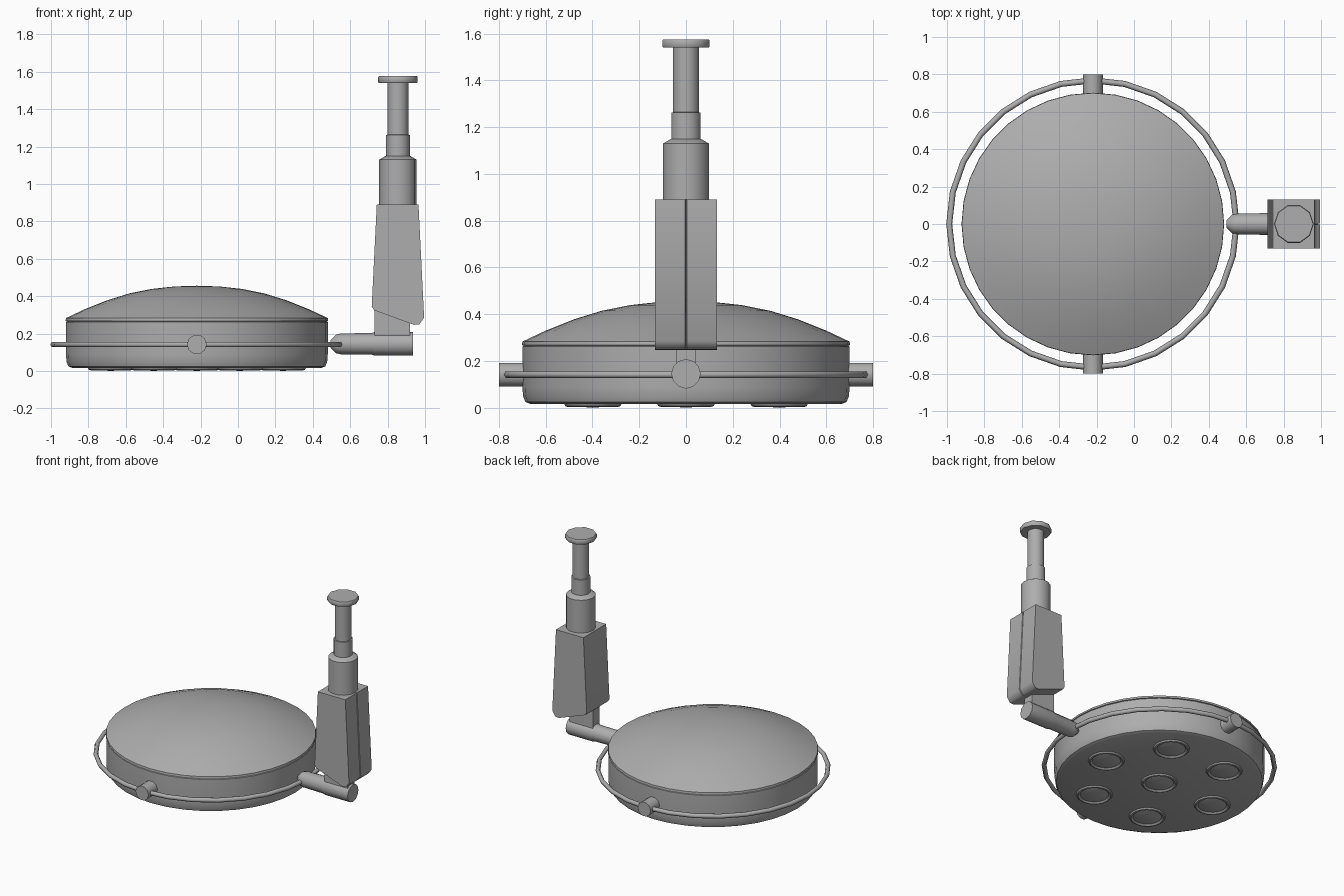
import bpy, bmesh
from math import cos, sin, pi, radians
from mathutils import Matrix, Vector

if "Cube" in bpy.data.objects:
    bpy.data.objects.remove(bpy.data.objects["Cube"])

grey = bpy.data.materials.new("dark_grey")
grey.diffuse_color = (0.42, 0.42, 0.42, 1)
grey.use_nodes = True
grey.node_tree.nodes["Principled BSDF"].inputs["Base Color"].default_value = grey.diffuse_color


def dress(ob, angle):
    """Give an object the grey finish and angle-limited smooth shading."""
    ob.data.materials.append(grey)
    bpy.ops.object.select_all(action='DESELECT')
    ob.select_set(True)
    bpy.context.view_layer.objects.active = ob
    bpy.ops.object.shade_smooth_by_angle(angle=radians(angle))


def finish(name, bm, angle=42):
    bmesh.ops.recalc_face_normals(bm, faces=bm.faces)
    me = bpy.data.meshes.new(name)
    bm.to_mesh(me)
    bm.free()
    ob = bpy.data.objects.new(name, me)
    bpy.context.collection.objects.link(ob)
    dress(ob, angle)


def lathe(name, profile, loc, axis=(0, 0, 1), n=16, angle=42):
    """Revolve (radius, height) points about an axis; open ends get caps."""
    bm = bmesh.new()
    rings = []
    for r, h in profile:
        if r == 0:
            rings.append([bm.verts.new((0, 0, h))] * n)
        else:
            rings.append([bm.verts.new((r * cos(2 * pi * i / n), r * sin(2 * pi * i / n), h))
                          for i in range(n)])
    for a, b in zip(rings, rings[1:]):
        for i in range(n):
            j = (i + 1) % n
            bm.faces.new(list(dict.fromkeys((a[i], a[j], b[j], b[i]))))
    for ring in (rings[0], rings[-1]):
        if ring[0] is not ring[1]:
            bm.faces.new(ring)
    rot = Vector((0, 0, 1)).rotation_difference(Vector(axis)).to_matrix().to_4x4()
    bm.transform(Matrix.Translation(loc) @ rot)
    finish(name, bm, angle)


CX = -0.22   # lamp head centre
PX = 0.855   # post centre

# Lamp head: drum and domed lid
lathe("lamp_drum", [(0, 0.016), (0.665, 0.016), (0.687, 0.025), (0.697, 0.05), (0.70, 0.09),
                    (0.70, 0.262), (0.69, 0.268), (0, 0.268)], (CX, 0, 0), n=36)
lathe("lamp_lid", [(0, 0.264), (0.69, 0.264), (0.702, 0.268), (0.70, 0.283), (0.60, 0.330), (0.48, 0.378),
                   (0.36, 0.415), (0.24, 0.439), (0.12, 0.452), (0, 0.456)], (CX, 0, 0), n=36)

# Seven lenses with raised rims underneath
spots = [(0, 0)] + [(0.46 * cos(k * pi / 3), 0.46 * sin(k * pi / 3)) for k in range(6)]
for k, (x, y) in enumerate(spots):
    lathe(f"lens_{k}", [(0, 0.02), (0.124, 0.018), (0.118, 0.007), (0.109, 0.004), (0.100, 0.009),
                        (0.096, 0.014), (0.06, 0.005), (0, 0)], (CX + x, y, 0), n=16)

# Handle ring around the head
bpy.ops.mesh.primitive_torus_add(major_segments=28, minor_segments=6, major_radius=0.768,
                                 minor_radius=0.016, location=(CX, 0, 0.142))
bpy.context.object.name = "handle_ring"
dress(bpy.context.object, 65)

# Pivot pins holding the ring
for name, s in (("front_pivot", -1), ("back_pivot", 1)):
    lathe(name, [(0.053, 0.67), (0.053, 0.80)], (CX, 0, 0.142), (0, s, 0), n=10)

# Horizontal swing arm, tapered where it meets the ring
lathe("swing_arm", [(0.02, 0.495), (0.05, 0.525), (0.056, 0.55), (0.058, 0.715), (0.063, 0.73),
                    (0.063, 0.935)], (0, 0, 0.145), (1, 0, 0), n=12)

# Flat neck joining arm and housing
bm = bmesh.new()
bmesh.ops.create_cube(bm, size=1, matrix=Matrix.Translation((0.825, 0, 0.26))
                      @ Matrix.Diagonal((0.19, 0.08, 0.16, 1)))
finish("neck", bm)

# Tapered housing: side outline swept across y, with a narrow groove on the outer face
outline = [(0.742, 0.89), (0.715, 0.345), (0.728, 0.325), (0.94, 0.247), (0.97, 0.25), (0.995, 0.285), (0.965, 0.89)]
bm = bmesh.new()
rows = []
for y in (-0.132, -0.004, 0, 0.004, 0.132):
    dip = 0.015 if y == 0 else 0
    rows.append([bm.verts.new((x - (dip if x > 0.95 and z < 0.8 else 0), y, z)) for x, z in outline])
for a, b in zip(rows, rows[1:]):
    for i in range(len(a)):
        j = (i + 1) % len(a)
        bm.faces.new((a[i], a[j], b[j], b[i]))
bm.faces.new(rows[0])
bm.faces.new(rows[-1])
finish("housing", bm, 50)

# Stepped post and ceiling plate
lathe("post", [(0.10, 0.87), (0.10, 1.13), (0.066, 1.15), (0.064, 1.15), (0.064, 1.262),
               (0.056, 1.264), (0.056, 1.55)], (PX, 0, 0), n=14)
lathe("ceiling_plate", [(0.102, 1.54), (0.106, 1.546), (0.106, 1.57), (0.102, 1.576)], (PX, 0, 0), n=10)
